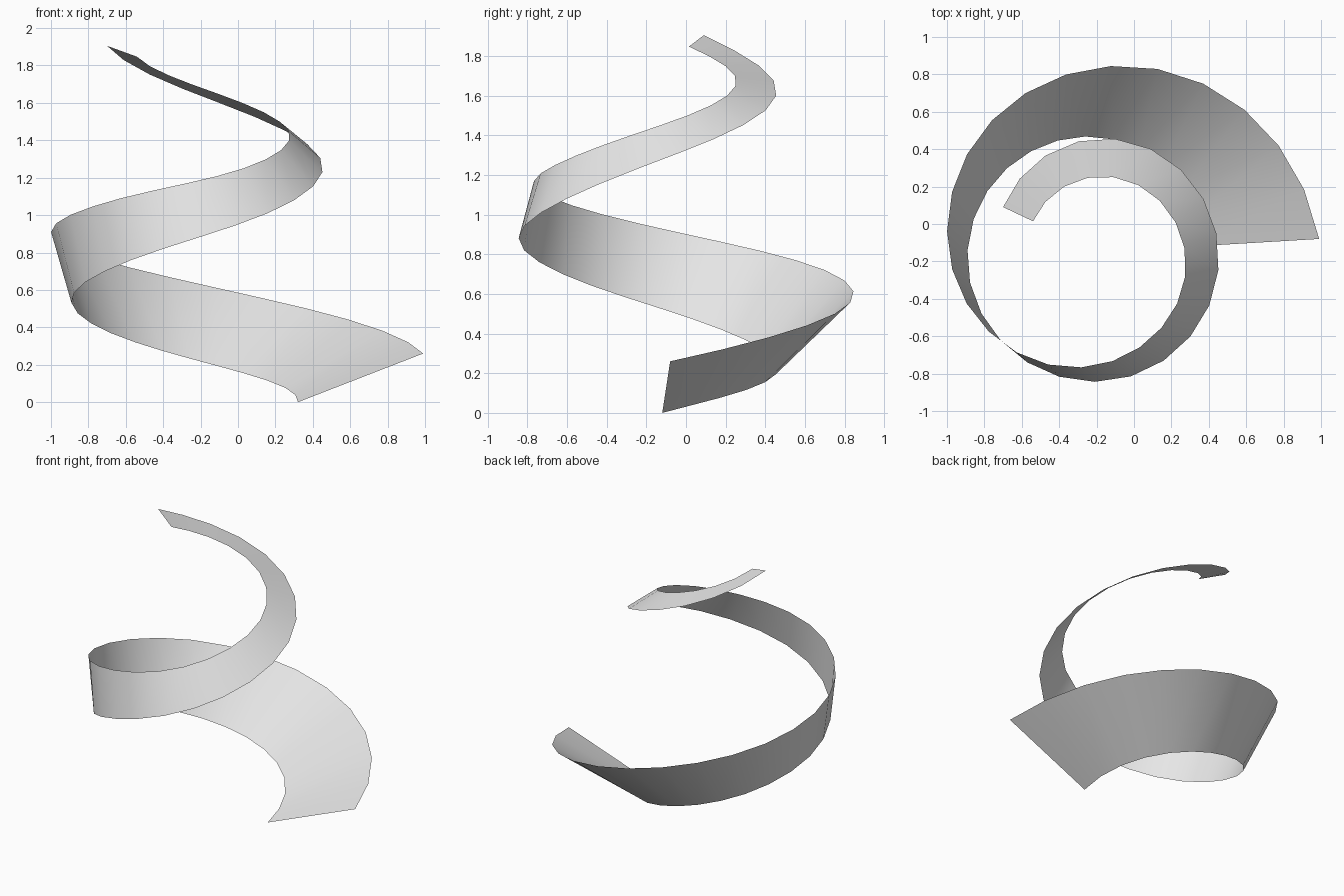
import bpy, bmesh, math
from mathutils import Vector

cube = bpy.data.objects.get("Cube")
if cube:
    bpy.data.objects.remove(cube, do_unlink=True)

AXIS = Vector((-0.22, -0.19, 0))
STEPS = 4  # ribbon segments between two keys

# Edge keys: radius, angle in degrees, height
flared_edge = [(1.215, 5.2, 0.26), (1.11, 57.9, 0.5), (0.96, 112, 0.72),
               (0.794, 169, 0.91), (0.642, 230.7, 1.09), (0.532, 298, 1.25),
               (0.494, 367, 1.45), (0.454, 436, 1.65), (0.38, 507.4, 1.847)]
even_edge = [(0.545, 7.4, 0), (0.64, 67, 0.155), (0.667, 119.6, 0.32),
             (0.672, 175.7, 0.53), (0.652, 237.5, 0.76), (0.66, 305, 1.01),
             (0.675, 372, 1.305), (0.656, 439.5, 1.6), (0.556, 509.7, 1.905)]


def smooth_path(keys):
    """Interpolate the keys smoothly and turn them into points round the axis."""
    k = [Vector(p) for p in keys]
    k = [2 * k[0] - k[1]] + k + [2 * k[-1] - k[-2]]
    points = []
    for i in range(1, len(k) - 1):
        a, b, c = k[i - 1], k[i], k[i + 1]
        d = k[i + 2] if i + 2 < len(k) else c
        for s in range(STEPS if i < len(k) - 2 else 1):
            t = s / STEPS
            p = b + t / 2 * ((c - a) + t * ((2 * a - 5 * b + 4 * c - d)
                                            + t * (3 * b - a - 3 * c + d)))
            angle = math.radians(p.y)
            points.append(AXIS + Vector((p.x * math.cos(angle), p.x * math.sin(angle), p.z)))
    return points


# Ribbon: one sheet of quads between the two edges
bm = bmesh.new()
outer = [bm.verts.new(p) for p in smooth_path(flared_edge)]
inner = [bm.verts.new(p) for p in smooth_path(even_edge)]
for i in range(len(outer) - 1):
    face = bm.faces.new((inner[i], outer[i], outer[i + 1], inner[i + 1]))
    face.smooth = True
mesh = bpy.data.meshes.new("spiral_ribbon")
bm.to_mesh(mesh)
bm.free()
ribbon = bpy.data.objects.new("spiral_ribbon", mesh)
bpy.context.collection.objects.link(ribbon)

# Plain light grey
grey = bpy.data.materials.new("light_grey")
grey.use_nodes = True
colour = (0.8, 0.8, 0.8, 1)
grey.diffuse_color = colour
grey.node_tree.nodes["Principled BSDF"].inputs["Base Color"].default_value = colour
mesh.materials.append(grey)
